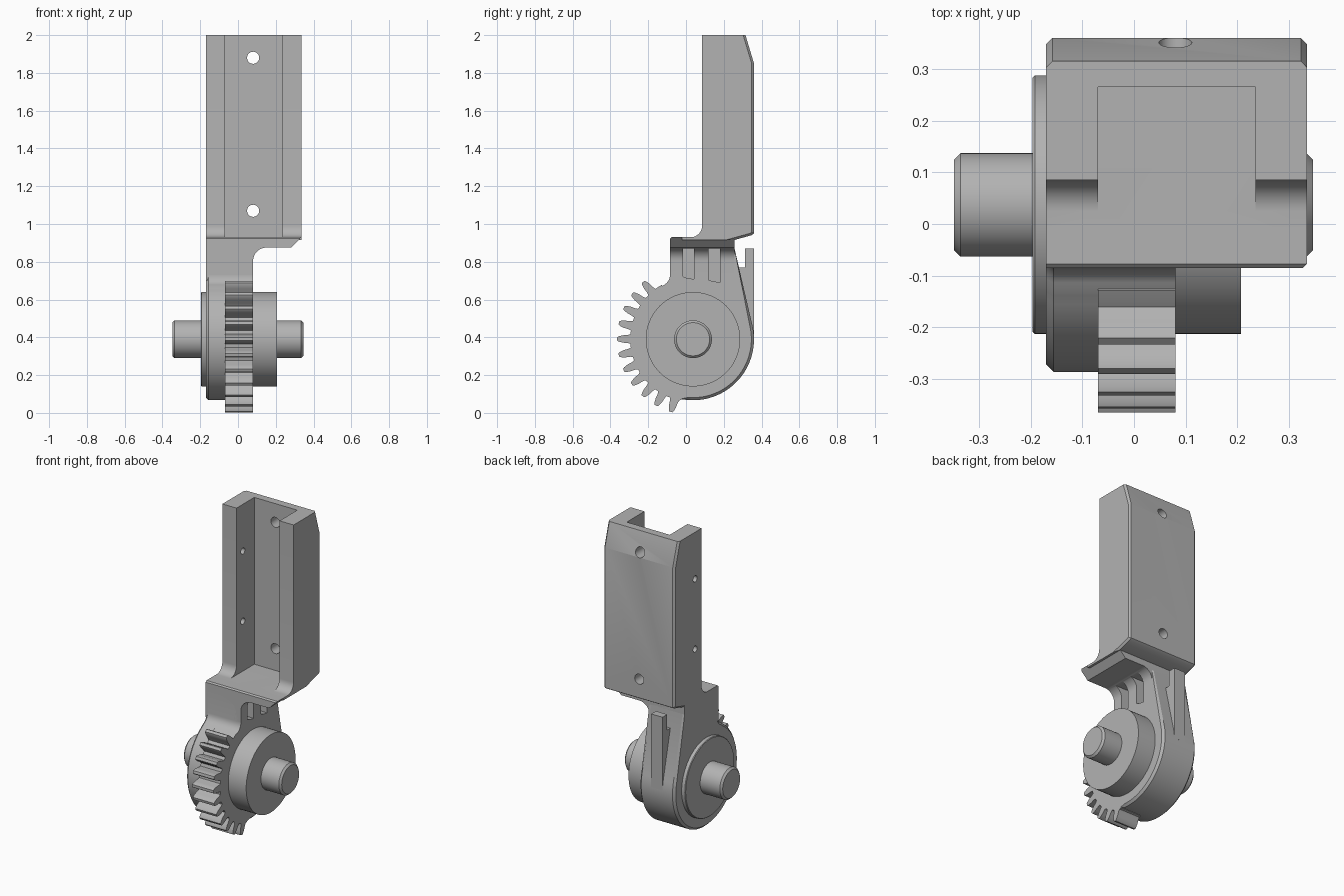
import bpy, bmesh
from math import sin, cos, radians, pi
from mathutils import Matrix

if "Cube" in bpy.data.objects:
    bpy.data.objects.remove(bpy.data.objects["Cube"])

mat = bpy.data.materials.new("plain grey")
mat.use_nodes = True
GREY = (0.45, 0.45, 0.45, 1)
mat.diffuse_color = GREY
mat.node_tree.nodes["Principled BSDF"].inputs["Base Color"].default_value = GREY

CY, CZ = 0.037, 0.39        # hinge axis
LEFT, RIGHT = -0.17, 0.08   # hinge body sides
WALL = 0.335                # right edge of the channel


def arc(cy, cz, r, a0, a1, n):
    steps = [radians(a0 + (a1 - a0) * i / n) for i in range(n + 1)]
    return [(cy + r * cos(a), cz + r * sin(a)) for a in steps]


def finish(name, bm):
    bmesh.ops.recalc_face_normals(bm, faces=bm.faces)
    me = bpy.data.meshes.new(name)
    bm.to_mesh(me)
    bm.free()
    ob = bpy.data.objects.new(name, me)
    bpy.context.collection.objects.link(ob)
    me.materials.append(mat)
    return ob


def prism(name, pts, lo, hi, axis="x", chamfer=0, rule=None):
    """Extrude a (y, z) or (x, z) outline; chamfer the cap edges that meet the rule."""
    bm = bmesh.new()
    place = (lambda p: (lo, *p)) if axis == "x" else (lambda p: (p[0], lo, p[1]))
    face = bm.faces.new([bm.verts.new(place(p)) for p in pts])
    ext = bmesh.ops.extrude_face_region(bm, geom=[face])["geom"]
    shift = (hi - lo, 0, 0) if axis == "x" else (0, hi - lo, 0)
    bmesh.ops.translate(bm, vec=shift, verts=[v for v in ext if isinstance(v, bmesh.types.BMVert)])
    if chamfer:
        k = 0 if axis == "x" else 1
        caps = [e for e in bm.edges if abs(e.verts[0].co[k] - e.verts[1].co[k]) < 1e-5
                and rule((e.verts[0].co + e.verts[1].co) / 2)]
        bmesh.ops.bevel(bm, geom=caps, offset=chamfer, segments=1, affect='EDGES')
    return finish(name, bm)


def disc(name, r, x0, x1, chamfer=0):
    bm = bmesh.new()
    turn = Matrix.Translation(((x0 + x1) / 2, CY, CZ)) @ Matrix.Rotation(pi / 2, 4, 'Y')
    bmesh.ops.create_cone(bm, cap_ends=True, segments=64, radius1=r, radius2=r,
                          depth=x1 - x0, matrix=turn)
    if chamfer:
        rims = [e for e in bm.edges if any(len(f.verts) > 4 for f in e.link_faces)]
        bmesh.ops.bevel(bm, geom=rims, offset=chamfer, segments=1, affect='EDGES')
    return finish(name, bm)


def hole(r, centre, axis):
    bm = bmesh.new()
    bmesh.ops.create_cone(bm, cap_ends=True, segments=32, radius1=r, radius2=r, depth=0.3,
                          matrix=Matrix.Translation(centre) @ Matrix.Rotation(pi / 2, 4, axis))
    return finish("hole_cutter", bm)


def cut(targets, cutters):
    for c in cutters:
        for t in targets:
            m = t.modifiers.new("cut", 'BOOLEAN')
            m.operation, m.solver, m.object = 'DIFFERENCE', 'EXACT', c
            bpy.context.view_layer.objects.active = t
            bpy.ops.object.modifier_apply(modifier=m.name)
        bpy.data.objects.remove(c)


# Upright channel with filleted feet and a sloped top back edge
side = [(0.085, 2), (0.315, 2), (0.36, 1.85), (0.36, 0.95), (0.345, 0.94),
        (0.255, 0.915), (-0.02, 0.915), (-0.02, 0.93)]
side += arc(0.025, 0.99, 0.06, -90, 0, 8)
channel = prism("channel", side, LEFT, WALL, "x", 0.012, lambda c: c.y > 0.3 and c.z < 1.99)
trough = prism("trough_cutter", [(-0.2, 0.93), (0.265, 0.93), (0.265, 2.1), (-0.2, 2.1)], -0.07, 0.235)
cut([channel], [trough]
    + [hole(0.032, (0.08, 0.36, z), 'X') for z in (1.07, 1.88)]
    + [hole(0.02, (LEFT, 0.15, z), 'Y') for z in (1.25, 1.70)])

# Shelf under the channel, with chamfered overhang and fillet into the body
shelf_outline = [(LEFT, 0.7), (LEFT, 0.93), (WALL, 0.93), (0.28, 0.875)]
shelf_outline += arc(0.15, 0.805, 0.07, 90, 180, 10) + [(RIGHT, 0.7)]
shelf = prism("shelf", shelf_outline, -0.085, 0.257, "y", 0.008,
              lambda c: c.y < 0 and c.z > 0.925)

# Round hinge body tapering up to the shelf
body_outline = [(-0.085, 0.9), (0.257, 0.9), (0.257, 0.87)]
body_outline += arc(CY, CZ, 0.323, 13, -237, 72)
body_outline += arc(-0.145, 0.73, 0.06, -70, 0, 6)
body = prism("hinge_body", body_outline, LEFT, RIGHT, "x", 0.014,
             lambda c: c.z < 0.87 and (c.x < 0 or c.y > 0))

# Two pockets beneath the overhang
cut([shelf, body], [prism("pocket_cutter", [(y, z0), (y + 0.02, z0 - 0.008), (y + 0.06, z0 - 0.014),
                                            (y + 0.06, 0.87), (y, 0.87)], 0.03, 0.25)
                    for y, z0 in ((-0.017, 0.722), (0.12, 0.705))])

# Gear sector along the front
gear = [(CY, CZ)] + arc(CY, CZ, 0.332, 120, 126, 2)
for i in range(11):
    mid = 131 + 12.2 * i
    for r, half in ((0.332, 4.4), (0.345, 3.6), (0.372, 3.0), (0.394, 2.0), (0.402, 1.2)):
        gear.append(arc(CY, CZ, r, mid - half, mid, 1)[0])
    for r, half in ((0.402, 1.2), (0.394, 2.0), (0.372, 3.0), (0.345, 3.6), (0.332, 4.4)):
        gear.append(arc(CY, CZ, r, mid + half, mid, 1)[0])
gear.append((CY - 0.06, CZ - 0.32))
prism("gear_sector", gear, -0.07, RIGHT)

# Hubs and axle pin
disc("large_hub", 0.25, RIGHT - 0.02, 0.207)
disc("small_hub", 0.25, -0.196, LEFT + 0.02, 0.004)
disc("axle_pin", 0.1, -0.348, 0.346, 0.012)

# Hooked rib on the back of the body
prism("back_rib", [(0.3, 0.4), (0.36, 0.4), (0.36, 0.87), (0.312, 0.87), (0.312, 0.77), (0.25, 0.77)],
      -0.085, -0.005)

# Smooth the curves, keep the edges
parts = [o for o in bpy.context.scene.objects if o.type == 'MESH' and mat.name in o.data.materials]
for o in bpy.context.scene.objects:
    o.select_set(o in parts)
bpy.context.view_layer.objects.active = parts[0]
bpy.ops.object.shade_smooth_by_angle(angle=radians(25))
